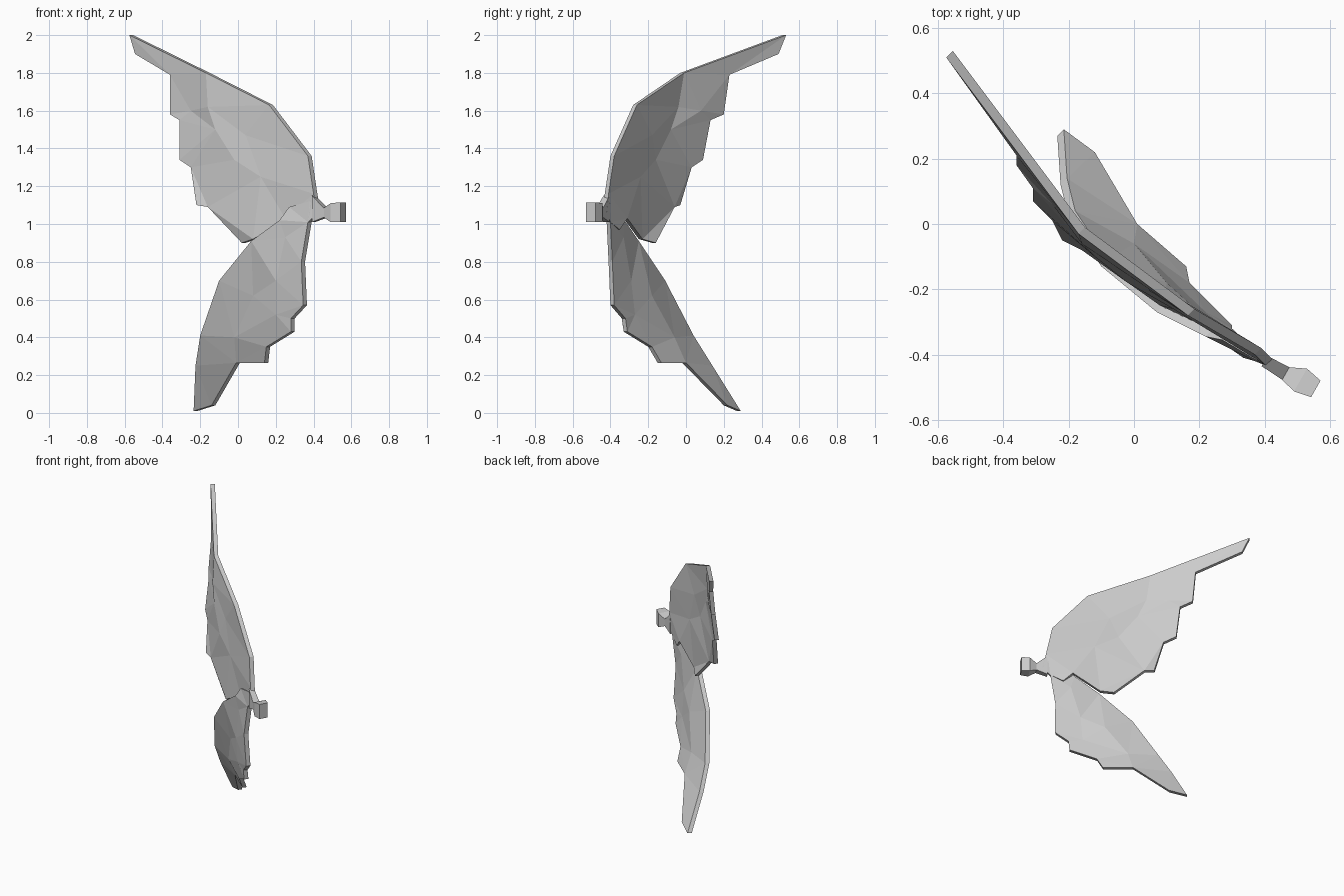
import bpy, bmesh
from mathutils import Vector, geometry

cube = bpy.data.objects.get("Cube")
if cube:
    bpy.data.objects.remove(cube)

grey = bpy.data.materials.new("plain grey")
grey.use_nodes = True
colour = (0.6, 0.6, 0.6, 1)
grey.diffuse_color = colour
grey.node_tree.nodes["Principled BSDF"].inputs["Base Color"].default_value = colour


def finish(name, bm):
    bmesh.ops.recalc_face_normals(bm, faces=bm.faces[:])
    mesh = bpy.data.meshes.new(name)
    bm.to_mesh(mesh)
    bm.free()
    mesh.materials.append(grey)
    obj = bpy.data.objects.new(name, mesh)
    bpy.context.collection.objects.link(obj)
    return obj


def wing(name, outline, relief, thickness=Vector((0.02, 0.02, 0))):
    """Triangulate an outline with inner relief points, then thicken it."""
    points = [Vector(p) for p in outline + relief]
    flat = [Vector((p.x, p.z)) for p in points]
    ring = list(range(len(outline)))
    _, _, faces, source, _, _ = geometry.delaunay_2d_cdt(flat, [], [ring], 1, 0.0001)
    bm = bmesh.new()
    verts = [bm.verts.new(points[ids[0]]) for ids in source]
    front = [bm.faces.new([verts[i] for i in f]) for f in faces]
    out = bmesh.ops.extrude_face_region(bm, geom=front, use_keep_orig=True)
    back = [v for v in out["geom"] if isinstance(v, bmesh.types.BMVert)]
    bmesh.ops.translate(bm, verts=back, vec=thickness)
    return finish(name, bm)


# Upper wing: tip, stepped trailing edge, root, leading edge
wing("upper_wing", [
    (-.575, .51, 2), (-.545, .47, 1.9), (-.36, .21, 1.79), (-.36, .18, 1.58),
    (-.31, .11, 1.55), (-.31, .07, 1.34), (-.25, .01, 1.3), (-.22, -.05, 1.1),
    (-.16, -.08, 1.09), (.02, -.18, .9), (.08, -.25, .92), (.25, -.33, 1.03),
    (.3, -.37, .97), (.37, -.42, 1.01), (.42, -.44, 1.06), (.4, -.43, 1.16),
    (.37, -.4, 1.36), (.165, -.28, 1.63), (-.17, -.03, 1.8)],
    [(-.16, -.06, 1.62), (-.12, -.1, 1.5), (.04, -.2, 1.47), (-.02, -.18, 1.34),
     (.12, -.26, 1.25), (-.25, .06, 1.6)])

# Lower wing: root, stepped outer edge, tip, inner edge
wing("lower_wing", [
    (.42, -.44, 1.06), (.37, -.42, 1.01), (.335, -.41, .8), (.345, -.4, .57),
    (.28, -.34, .5), (.28, -.33, .43), (.15, -.2, .35), (.14, -.15, .265),
    (-.01, -.02, .265), (-.14, .2, .04), (-.235, .27, .01), (-.225, .12, .25),
    (-.2, .02, .41), (-.1, -.13, .7), (.07, -.27, .91), (.22, -.345, 1.02),
    (.27, -.355, 1.09), (.38, -.42, 1.12)],
    [(.25, -.35, .93), (.2, -.31, .7), (.08, -.2, .62), (-.02, -.08, .4),
     (.2, -.29, .52)])

# Root joint: sections as x, y, bottom, top, half thickness
sections = [(.4, -.42, 1.01, 1.15, .018), (.465, -.458, 1.035, 1.085, .022),
            (.51, -.478, 1.01, 1.11, .04), (.557, -.505, 1.01, 1.115, .029)]
across = Vector((.5, .87, 0))
bm = bmesh.new()
loops = []
for x, y, low, high, half in sections:
    corners = [(-half, low), (half, low), (half, high), (-half, high)]
    loops.append([bm.verts.new(Vector((x, y, z)) + across * s) for s, z in corners])
for a, b in zip(loops, loops[1:]):
    for i in range(len(a)):
        j = (i + 1) % len(a)
        bm.faces.new((a[i], a[j], b[j], b[i]))
bm.faces.new(loops[0])
bm.faces.new(loops[-1])
finish("root_joint", bm)
